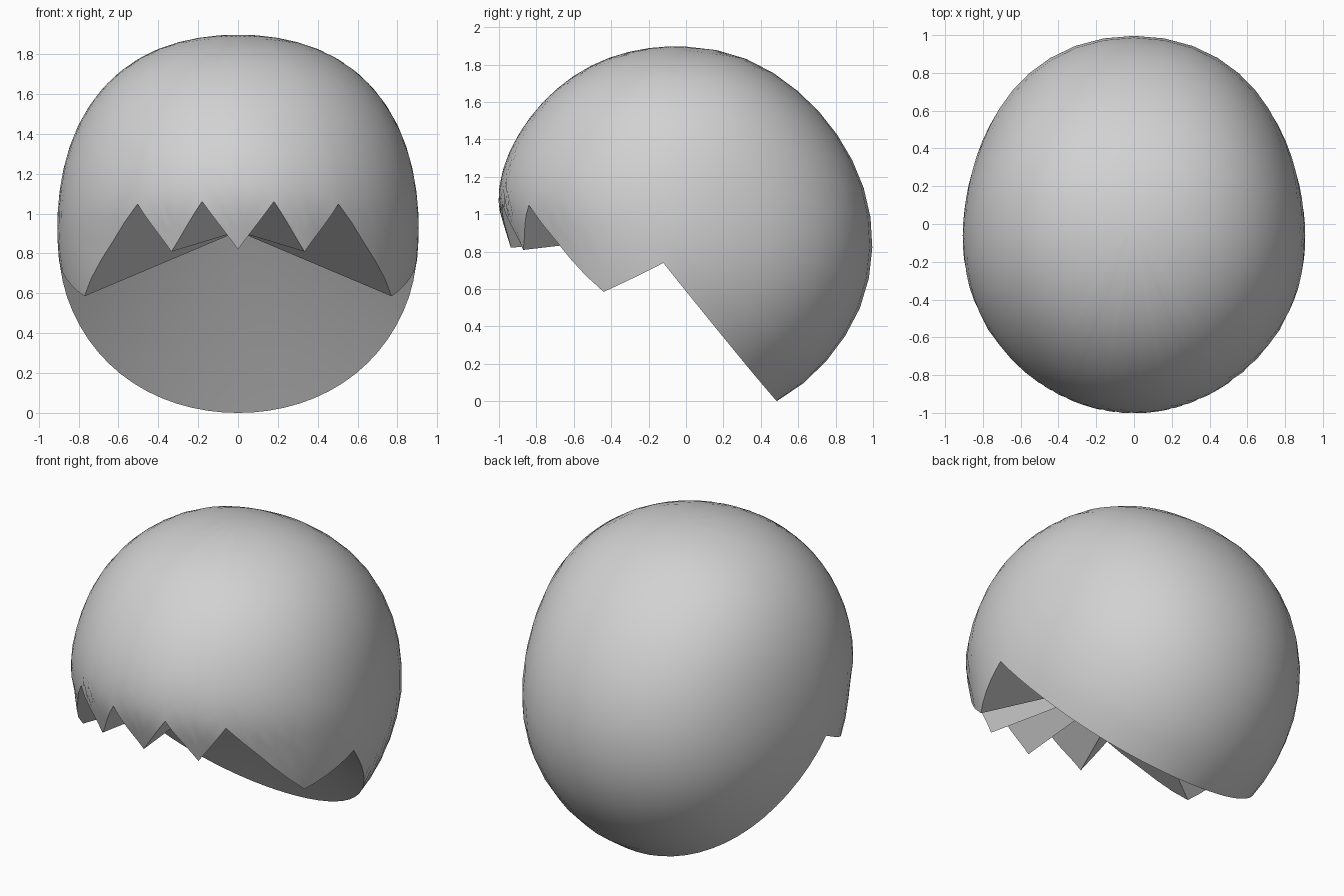
import bpy, bmesh, math
from mathutils import Vector

if "Cube" in bpy.data.objects:
    bpy.data.objects.remove(bpy.data.objects["Cube"])

CENTRE = Vector((0, 0, 0.91))
SIZE = Vector((0.905, 1.0, 0.985))
RINGS = 16

# Squared bulge of the side profile by angle (degrees, 0 = back, 90 = up, 180 = front)
BULGE = [(-90, 1.09), (-62, 1.089), (-52, 1.075), (-37, 1.052), (-23, 1.038), (-5, 1.0),
         (14, 0.957), (28, 0.931), (41, 0.925), (55, 0.939), (67, 0.968), (79, 0.989),
         (90, 1.002), (102, 1.026), (115, 1.054), (125, 1.068), (149, 1.075), (160, 1.07),
         (171, 1.03), (186, 0.885), (220, 1.0), (270, 1.09)]


def bulge(angle):
    """Smooth interpolation of the profile table."""
    n = len(BULGE)

    def slope(k):
        a, b = BULGE[max(k - 1, 0)], BULGE[min(k + 1, n - 1)]
        return (b[1] - a[1]) / (b[0] - a[0])
    for k in range(n - 1):
        (a0, v0), (a1, v1) = BULGE[k], BULGE[k + 1]
        if angle <= a1:
            h = a1 - a0
            t = (angle - a0) / h
            return ((2*t**3 - 3*t*t + 1) * v0 + (t**3 - 2*t*t + t) * h * slope(k)
                    + (3*t*t - 2*t**3) * v1 + (t**3 - t*t) * h * slope(k + 1))
    return BULGE[-1][1]


def on_hull(d):
    """Point of the rounded cap in direction d (in scaled space)."""
    d = d.normalized()
    angle = math.degrees(math.atan2(d.z, d.y))
    if angle < -90:
        angle += 360
    s = 1 + (bulge(angle) - 1) * (d.y**2 + d.z**2)
    s -= 0.14 * d.y * d.x**4                 # wider towards the face
    if d.y > 0:
        s += 0.14 * d.x**2 * d.y**2          # fuller back corners
    if d.z > 0:
        s += 0.36 * d.x**2 * d.z**2          # fuller upper sides
    return CENTRE + math.sqrt(s) * d * SIZE


def direction(p):
    d = Vector(p) - CENTRE
    return Vector((d.x / SIZE.x, d.y / SIZE.y, d.z / SIZE.z)).normalized()


# Jagged fringe from the front middle to the side notch
fringe = [(0, -0.94, 0.82), (0.18, -0.98, 1.06), (0.33, -0.86, 0.81),
          (0.51, -0.85, 1.05), (0.77, -0.44, 0.585), (0.886, -0.12, 0.74)]
rim = []
for a, b in zip(fringe, fringe[1:]):
    da, db = direction(a), direction(b)
    rim += [da.lerp(db, i / 5).normalized() for i in range(5)]

# Slanted round edge from the side notch to the nape
ARC = 16
for i in range(ARC + 1):
    t = math.radians(79.8) * (1 - i / ARC)
    z = 0.9 - 0.9 * math.cos(t)
    rim.append(direction((0.9 * math.sin(t), 0.485 - 0.8176 * z, z)))

# Mirror to the left side
rim += [Vector((-d.x, d.y, d.z)) for d in reversed(rim[1:-1])]

bm = bmesh.new()
crown = bm.verts.new(on_hull(Vector((0, 0, 1))))
inner = bm.verts.new(CENTRE)
columns = []
for d in rim:
    heading = Vector((d.x, d.y, 0)).normalized()
    drop = math.acos(max(-1, min(1, d.z)))
    columns.append([bm.verts.new(on_hull(heading * math.sin(drop * k / RINGS)
                                         + Vector((0, 0, math.cos(drop * k / RINGS)))))
                    for k in range(1, RINGS + 1)])

# Outer surface, then the underside running in to the middle
for j, a in enumerate(columns):
    b = columns[(j + 1) % len(columns)]
    bm.faces.new((crown, a[0], b[0]))
    for k in range(RINGS - 1):
        bm.faces.new((a[k], a[k + 1], b[k + 1], b[k]))
    bm.faces.new((a[-1], inner, b[-1]))
bmesh.ops.recalc_face_normals(bm, faces=bm.faces)

mesh = bpy.data.meshes.new("hair_cap")
bm.to_mesh(mesh)
bm.free()
hair = bpy.data.objects.new("hair_cap", mesh)
bpy.context.collection.objects.link(hair)

grey = bpy.data.materials.new("light grey")
grey.diffuse_color = (0.64, 0.64, 0.64, 1)
grey.use_nodes = True
grey.node_tree.nodes["Principled BSDF"].inputs["Base Color"].default_value = grey.diffuse_color
mesh.materials.append(grey)

bpy.context.view_layer.objects.active = hair
hair.select_set(True)
bpy.ops.object.shade_smooth_by_angle(angle=math.radians(35))
